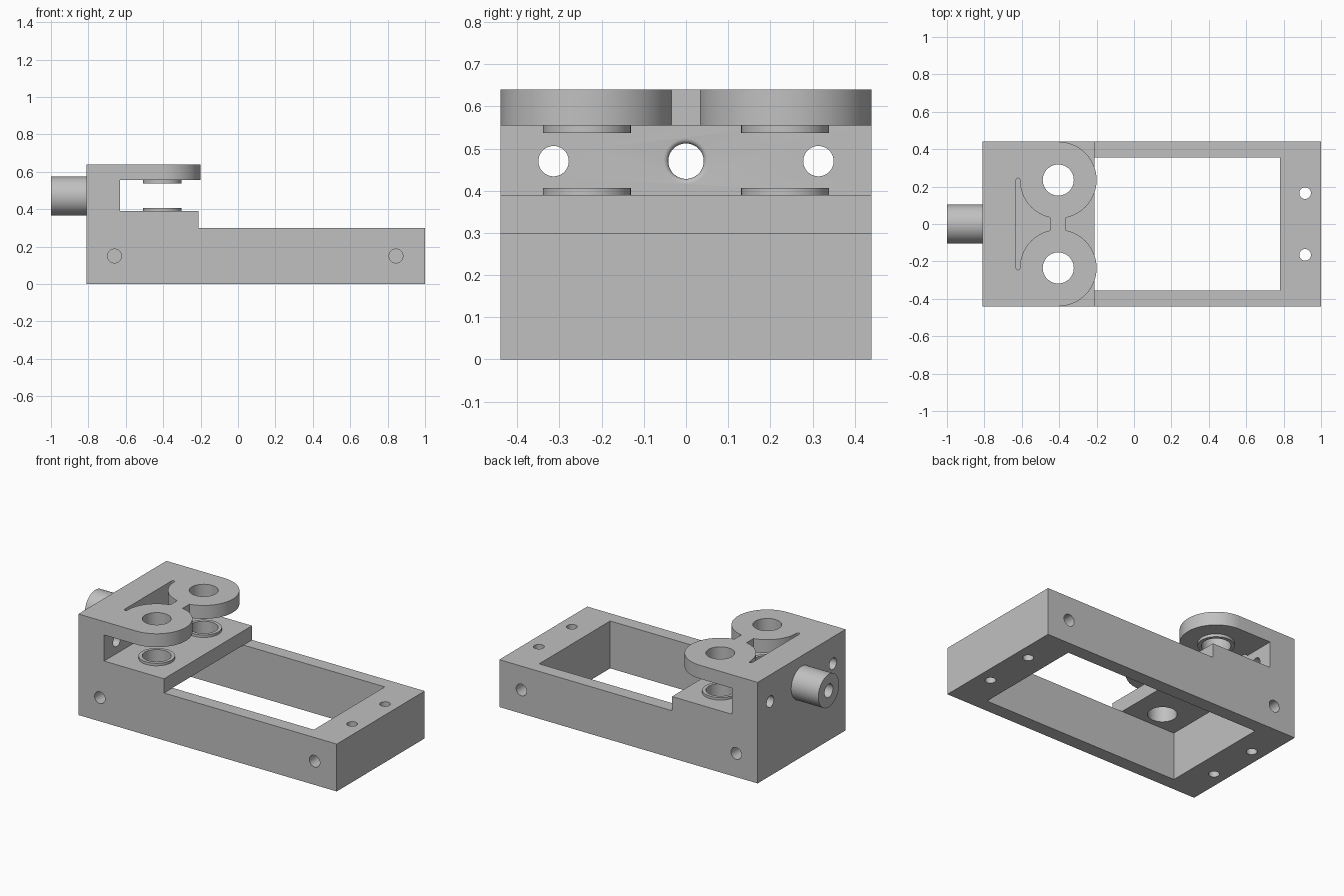
import bpy, bmesh, math
from mathutils import Vector

cube = bpy.data.objects.get("Cube")
if cube:
    bpy.data.objects.remove(cube, do_unlink=True)

grey = bpy.data.materials.new("machined_grey")
grey.use_nodes = True
COLOUR = (0.53, 0.53, 0.53, 1)
grey.diffuse_color = COLOUR
grey.node_tree.nodes["Principled BSDF"].inputs["Base Color"].default_value = COLOUR

# Main dimensions
BACK, FRONT, HALF = -0.81, 1.0, 0.44
RAIL, SHELF, ARM, TOP = 0.30, 0.39, 0.555, 0.64
WALL = -0.63
LOBE_X, LOBE_Y, LOBE_R, HOLE_R = -0.405, 0.235, 0.205, 0.083
BORE_Z, BORE_R = 0.47, 0.042


def finish(name, bm):
    bmesh.ops.recalc_face_normals(bm, faces=bm.faces)
    mesh = bpy.data.meshes.new(name)
    bm.to_mesh(mesh)
    bm.free()
    ob = bpy.data.objects.new(name, mesh)
    bpy.context.collection.objects.link(ob)
    mesh.materials.append(grey)
    return ob


def prism(name, points, low, high, axis="z"):
    """Extrude a flat outline along y or z."""
    bm = bmesh.new()
    place = (lambda a, b, t: (a, b, t)) if axis == "z" else (lambda a, b, t: (a, t, b))
    face = bm.faces.new([bm.verts.new(place(a, b, low)) for a, b in points])
    new = bmesh.ops.extrude_face_region(bm, geom=[face])["geom"]
    move = Vector(place(0, 0, high - low))
    bmesh.ops.translate(bm, vec=move, verts=[v for v in new if isinstance(v, bmesh.types.BMVert)])
    return finish(name, bm)


def box(name, x0, x1, y, z0, z1):
    return prism(name, [(x0, -y), (x1, -y), (x1, y), (x0, y)], z0, z1)


def lathe(name, profile, centre, axis, tube=False, sides=64):
    """Revolve (radius, offset) points about an axis; tube closes the profile on itself."""
    bm = bmesh.new()
    turn = Vector((0, 0, 1)).rotation_difference(Vector(axis))
    rings = []
    for r, t in profile:
        ring = []
        for i in range(sides):
            a = math.tau * i / sides
            p = Vector((r * math.cos(a), r * math.sin(a), t))
            ring.append(bm.verts.new(turn @ p + Vector(centre)))
        rings.append(ring)
    pairs = list(zip(rings, rings[1:]))
    if tube:
        pairs.append((rings[-1], rings[0]))
    else:
        bm.faces.new(rings[0])
        bm.faces.new(rings[-1])
    for a, b in pairs:
        for i in range(sides):
            j = (i + 1) % sides
            bm.faces.new((a[i], a[j], b[j], b[i]))
    return finish(name, bm)


def drill(r, start, axis, depth):
    """Straight hole cutter that pokes slightly out of its entry face."""
    return lathe("drill", [(r, -0.05), (r, depth)], start, axis)


def arc(cx, cy, r, start, end, n):
    angles = [math.radians(start + (end - start) * i / n) for i in range(n + 1)]
    return [(cx + r * math.cos(a), cy + r * math.sin(a)) for a in angles]


def mirrored(points):
    """Continue an outline with its mirror image in y."""
    return points + [(x, -y) for x, y in reversed(points)]


def smooth(ob):
    bpy.ops.object.select_all(action="DESELECT")
    ob.select_set(True)
    bpy.context.view_layer.objects.active = ob
    bpy.ops.object.shade_smooth_by_angle(angle=math.radians(30))


# Body: stepped side outline with a clamp mouth
body = prism("body", [
    (BACK, 0), (FRONT, 0), (FRONT, RAIL), (-0.21, RAIL), (-0.21, SHELF), (WALL, SHELF),
    (WALL, ARM), (-0.19, ARM), (-0.19, TOP), (BACK, TOP)], -HALF, HALF, "y")

# Frame opening, running under the shelf
cutters = [box("opening_high", -0.2095, 0.78, 0.355, 0.2, 0.5),
           box("opening_low", -0.59, 0.78, 0.355, -0.1, RAIL)]

# Rounded lobes and the bridge between them
outer = [(-0.1, -0.5), (LOBE_X, -0.5)] + arc(LOBE_X, -LOBE_Y, LOBE_R, -90, 78.5, 40)
cutters.append(prism("lobe_cutter", mirrored(outer), 0.5, 0.7))

# Curved triangular relief behind the bridge
relief = arc(LOBE_X, LOBE_Y, LOBE_R, 257.5, 180, 24)
relief += arc(WALL + 0.01, LOBE_Y, 0.01, 0, 180, 8)[1:]
cutters.append(prism("relief_cutter", mirrored(relief), 0.5, 0.7))

for side in (-1, 1):
    # Pin holes through lobe and shelf, and vent holes through the wall
    cutters.append(drill(HOLE_R, (LOBE_X, side * LOBE_Y, 0.2), (0, 0, 1), 0.6))
    cutters.append(drill(0.036, (BACK, side * 0.314, BORE_Z), (1, 0, 0), 0.25))
    # Blind side holes
    for x in (-0.66, 0.845):
        cutters.append(drill(0.037, (x, side * HALF, 0.15), (0, -side, 0), 0.2))
    # Mounting holes: through at the front end, blind at the back end
    cutters.append(drill(0.031, (0.915, side * 0.165, 0), (0, 0, 1), 0.4))
    cutters.append(drill(0.031, (-0.725, side * 0.165, 0), (0, 0, 1), 0.2))

# Central bore with a rounded mouth
mouth = [(BORE_R + 0.012 * (1 - math.cos(a)), WALL - 0.012 + 0.012 * math.sin(a))
         for a in [math.pi / 2 * i / 6 for i in range(7)]]
bore = [(BORE_R, BACK - 0.05)] + mouth + [(mouth[-1][0], WALL + 0.02)]
cutters.append(lathe("bore_cutter", bore, (0, 0, BORE_Z), (1, 0, 0)))

bpy.context.view_layer.objects.active = body
for cutter in cutters:
    cutter.hide_render = True
    mod = body.modifiers.new("cut", "BOOLEAN")
    mod.operation, mod.solver, mod.object = "DIFFERENCE", "EXACT", cutter
    bpy.ops.object.modifier_apply(modifier=mod.name)
for cutter in cutters:
    bpy.data.objects.remove(cutter, do_unlink=True)
smooth(body)

# Hollow spout on the back wall
smooth(lathe("spout", [(BORE_R, -1), (0.104, -1), (0.104, BACK), (BORE_R, BACK)],
             (0, 0, BORE_Z), (1, 0, 0), tube=True))

# Raised washers above the shelf and below each lobe
for side, word in ((-1, "right"), (1, "left")):
    for level, low, high in (("lower", SHELF, 0.406), ("upper", 0.537, ARM)):
        smooth(lathe(f"{level}_{word}_washer",
                     [(HOLE_R, low), (0.104, low), (0.104, high), (HOLE_R, high)],
                     (LOBE_X, side * LOBE_Y, 0), (0, 0, 1), tube=True))
